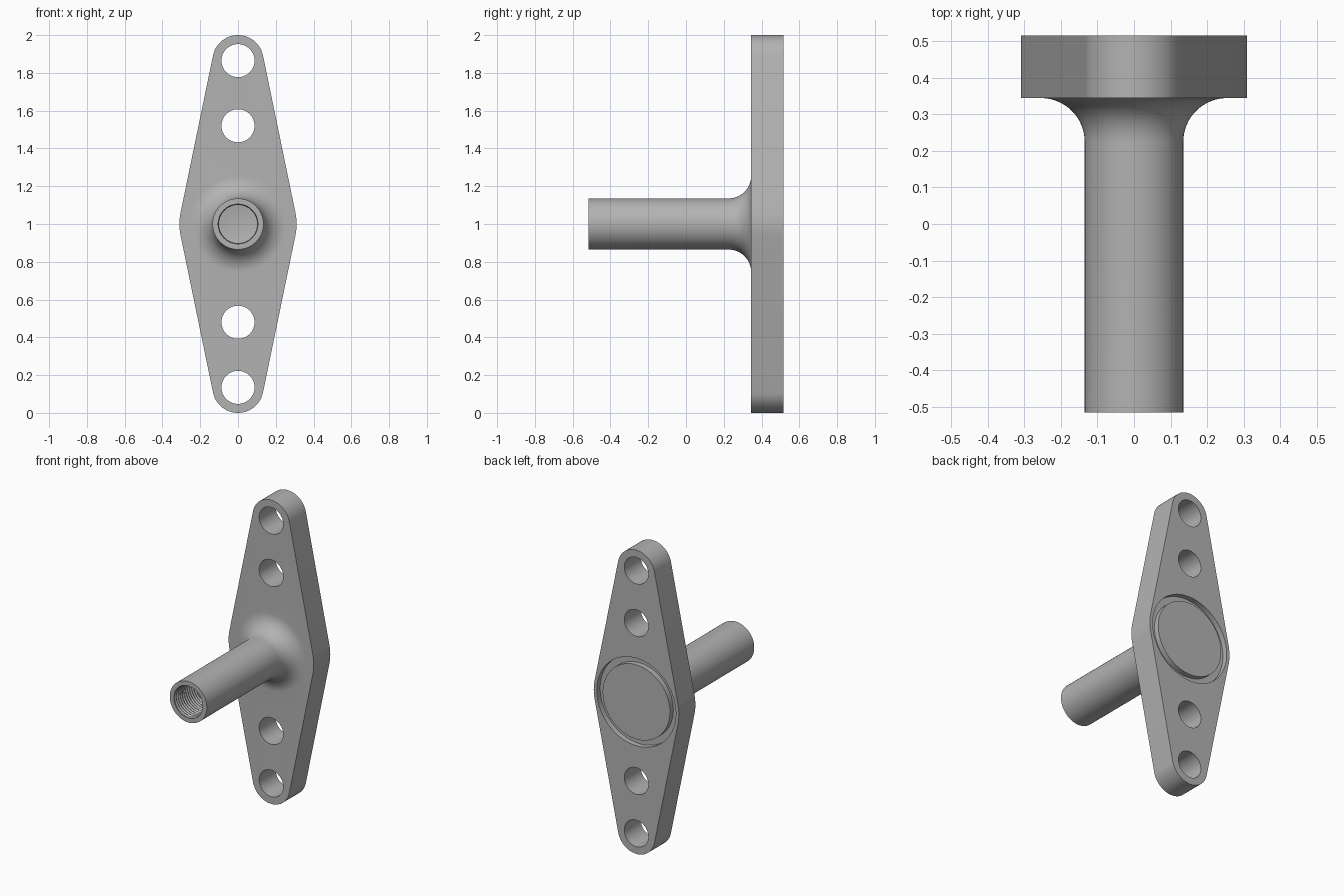
import bpy, bmesh
from math import sin, cos, pi, asin, radians
from mathutils import Matrix

cube = bpy.data.objects.get("Cube")
if cube:
    bpy.data.objects.remove(cube, do_unlink=True)

FRONT, BACK = 0.345, 0.517          # plate faces along y
MID, END_Z, END_R, WIDE_R = 1.0, 0.865, 0.135, 0.31
POST_R, FILLET, TIP = 0.135, 0.12, -0.517
HOLE_R, BORE_R, BORE_END = 0.0875, 0.101, 0.1

steel = bpy.data.materials.new("steel grey")
steel.use_nodes = True
grey = (0.45, 0.45, 0.45, 1)
steel.diffuse_color = grey
steel.node_tree.nodes["Principled BSDF"].inputs["Base Color"].default_value = grey


def finish(name, bm):
    bmesh.ops.recalc_face_normals(bm, faces=bm.faces[:])
    mesh = bpy.data.meshes.new(name)
    bm.to_mesh(mesh)
    bm.free()
    mesh.materials.append(steel)
    obj = bpy.data.objects.new(name, mesh)
    bpy.context.collection.objects.link(obj)
    return obj


def lathe(name, profile, steps=96):
    """Spin (radius, y) points about the y axis through the middle height."""
    bm = bmesh.new()
    verts = [bm.verts.new((r, y, 0)) for r, y in profile]
    edges = [bm.edges.new(pair) for pair in zip(verts, verts[1:])]
    if profile[0][0] > 0:
        edges.append(bm.edges.new((verts[-1], verts[0])))
    bmesh.ops.spin(bm, geom=verts + edges, cent=(0, 0, 0), axis=(0, 1, 0),
                   angle=2 * pi, steps=steps)
    bmesh.ops.remove_doubles(bm, verts=bm.verts[:], dist=1e-5)
    bmesh.ops.translate(bm, verts=bm.verts[:], vec=(0, 0, MID))
    return finish(name, bm)


def combine(target, other, operation):
    mod = target.modifiers.new(operation.lower(), "BOOLEAN")
    mod.operation, mod.object, mod.solver = operation, other, "EXACT"
    bpy.context.view_layer.objects.active = target
    bpy.ops.object.modifier_apply(modifier=mod.name)
    bpy.data.objects.remove(other, do_unlink=True)


def arc(cz, radius, start, stop, count):
    angles = [start + (stop - start) * i / count for i in range(count + 1)]
    return [(radius * cos(a), cz + radius * sin(a)) for a in angles]


# Flange plate: tangent outline around a wide middle and two rounded ends
tilt = asin((WIDE_R - END_R) / END_Z)
outline = (arc(MID, WIDE_R, -tilt, tilt, 8)
           + arc(MID + END_Z, END_R, tilt, pi - tilt, 40)
           + arc(MID, WIDE_R, pi - tilt, pi + tilt, 8)
           + arc(MID - END_Z, END_R, pi + tilt, 2 * pi - tilt, 40))
bm = bmesh.new()
face = bm.faces.new([bm.verts.new((x, FRONT, z)) for x, z in outline])
sides = bmesh.ops.extrude_face_region(bm, geom=[face])["geom"]
bmesh.ops.translate(bm, vec=(0, BACK - FRONT, 0),
                    verts=[v for v in sides if isinstance(v, bmesh.types.BMVert)])
flange = finish("flange_with_post", bm)

# Round post: threaded blind bore, plain shaft and flared root
pitch = 0.02
threads = int((BORE_END - TIP) / pitch)
profile = [(0, BORE_END)]
for i in range(threads, 0, -1):
    y = TIP + i * pitch
    profile += [(BORE_R, y), (BORE_R + 0.006, y - pitch / 2)]
profile += [(BORE_R + 0.004, TIP), (POST_R, TIP)]
for i in range(17):
    a = i / 16 * pi / 2
    profile.append((POST_R + FILLET * (1 - cos(a)), FRONT - FILLET * (1 - sin(a))))
profile += [(POST_R + FILLET, FRONT + 0.03), (0, FRONT + 0.03)]
combine(flange, lathe("post", profile), "UNION")

# Four bolt holes
for side in (-1, 1):
    for offset in (0.52, END_Z):
        bm = bmesh.new()
        place = (Matrix.Translation((0, (FRONT + BACK) / 2, MID + side * offset))
                 @ Matrix.Rotation(pi / 2, 4, "X"))
        bmesh.ops.create_cone(bm, cap_ends=True, segments=64, radius1=HOLE_R,
                              radius2=HOLE_R, depth=0.4, matrix=place)
        combine(flange, finish("hole_cutter", bm), "DIFFERENCE")

# Ring groove in the back face
ring = [(0.245, BACK - 0.035), (0.288, BACK - 0.035), (0.288, BACK + 0.05), (0.245, BACK + 0.05)]
combine(flange, lathe("groove_cutter", ring), "DIFFERENCE")

bpy.ops.object.select_all(action="DESELECT")
flange.select_set(True)
bpy.context.view_layer.objects.active = flange
bpy.ops.object.shade_smooth_by_angle(angle=radians(30))
